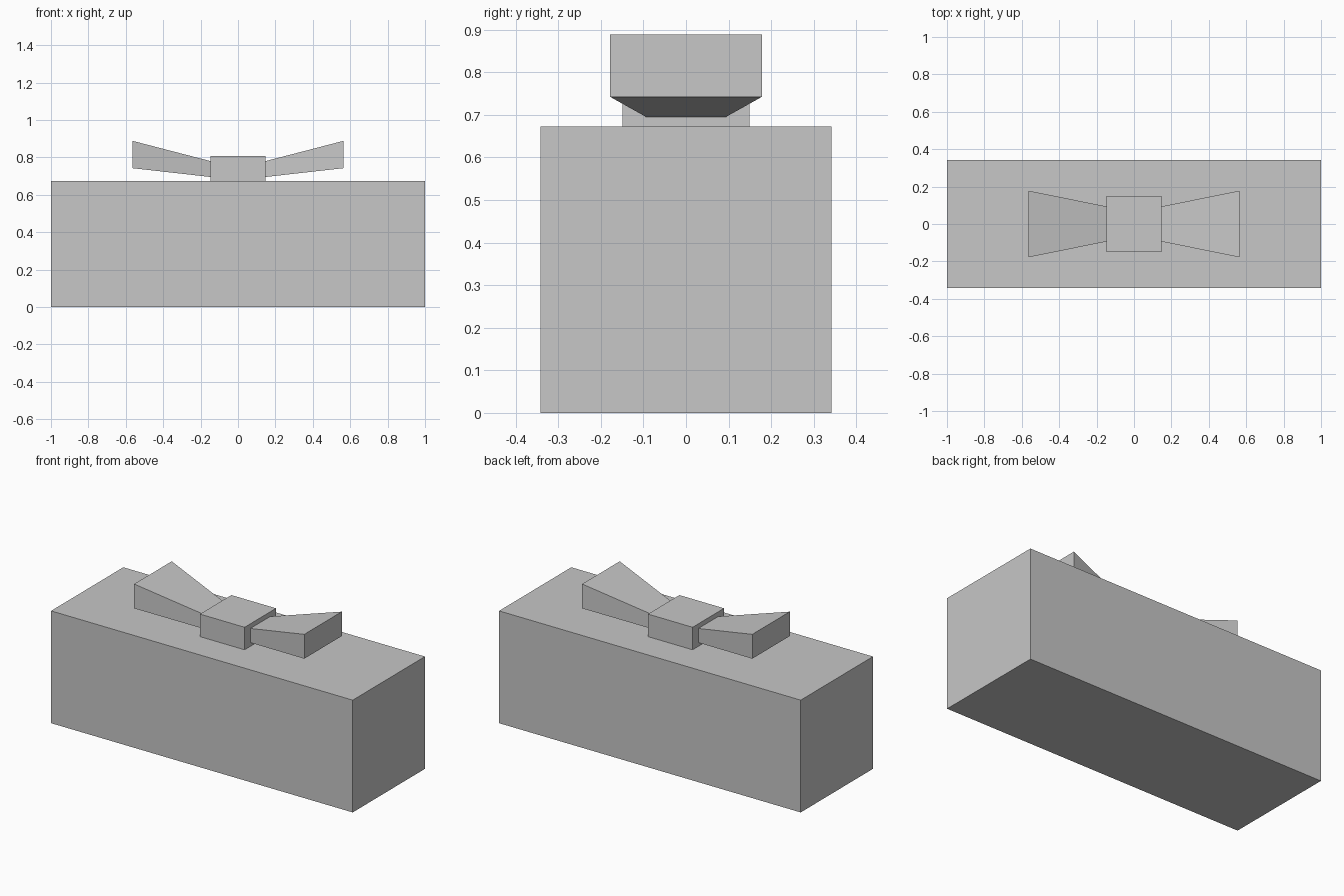
import bpy
import bmesh

if "Cube" in bpy.data.objects:
    bpy.data.objects.remove(bpy.data.objects["Cube"], do_unlink=True)

grey = bpy.data.materials.new("plain grey")
grey.use_nodes = True
colour = (0.57, 0.57, 0.57, 1)
grey.diffuse_color = colour
grey.node_tree.nodes["Principled BSDF"].inputs["Base Color"].default_value = colour


def block(name, end_a, end_b):
    """Six-sided block between two ends, each (x, half depth, bottom, top)."""
    bm = bmesh.new()
    rings = []
    for x, depth, low, high in (end_a, end_b):
        corners = ((-depth, low), (depth, low), (depth, high), (-depth, high))
        rings.append([bm.verts.new((x, y, z)) for y, z in corners])
    a, b = rings
    bm.faces.new(a)
    bm.faces.new(b)
    for i in range(4):
        j = (i + 1) % 4
        bm.faces.new((a[i], a[j], b[j], b[i]))
    bmesh.ops.recalc_face_normals(bm, faces=bm.faces)
    mesh = bpy.data.meshes.new(name)
    bm.to_mesh(mesh)
    bm.free()
    mesh.materials.append(grey)
    obj = bpy.data.objects.new(name, mesh)
    bpy.context.collection.objects.link(obj)
    return obj


# Box and the square knot on its lid
block("box", (-1, 0.342, 0, 0.673), (1, 0.342, 0, 0.673))
block("bow_knot", (-0.148, 0.149, 0.673, 0.808), (0.148, 0.149, 0.673, 0.808))

# Flared bow loops rising to either side
for side, sign in (("left", 1), ("right", -1)):
    block(side + "_bow_loop",
          (sign * 0.148, 0.094, 0.695, 0.78),
          (sign * 0.564, 0.178, 0.742, 0.888))
